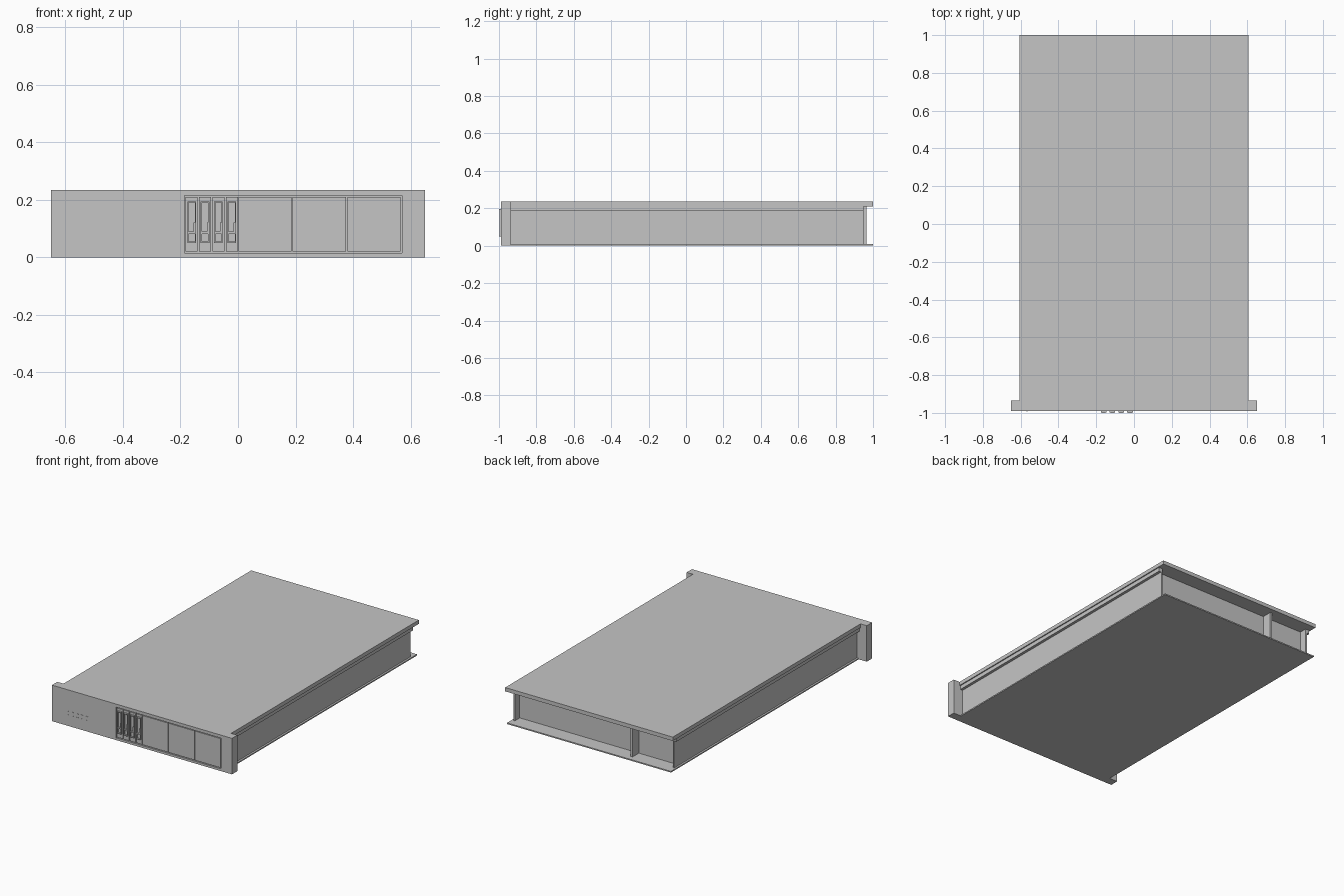
import bpy, bmesh
from mathutils import Vector

cube = bpy.data.objects.get("Cube")
if cube:
    bpy.data.objects.remove(cube, do_unlink=True)

metal = bpy.data.materials.new("grey_metal")
metal.use_nodes = True
GREY = (0.56, 0.56, 0.56, 1)
metal.diffuse_color = GREY
metal.node_tree.nodes["Principled BSDF"].inputs["Base Color"].default_value = GREY


def part(name, *boxes):
    """One object made of boxes given as x, y and z ranges."""
    bm = bmesh.new()
    for ranges in boxes:
        lo, hi = (Vector(p) for p in zip(*ranges))
        verts = bmesh.ops.create_cube(bm, size=1)["verts"]
        for v in verts:
            v.co = (lo + hi) / 2 + v.co * (hi - lo)
    mesh = bpy.data.meshes.new(name)
    bm.to_mesh(mesh)
    bm.free()
    mesh.materials.append(metal)
    obj = bpy.data.objects.new(name, mesh)
    bpy.context.collection.objects.link(obj)
    return obj


def mirrored(box):
    (a, b), y, z = box
    return box, ((-b, -a), y, z)


TOP, LIP = 0.235, 0.21
FRONT, BEZEL_BACK = -0.99, -0.935
BAY_X, BAY_Z = (-0.186, 0.57), (0.015, 0.215)

# Chassis: lid and floor overhang a recessed rear panel
part("lid", ((-0.605, 0.605), (BEZEL_BACK, 1), (LIP, TOP)))
part("floor", ((-0.592, 0.592), (BEZEL_BACK, 1), (0, 0.008)))
part("chassis_core", ((-0.57, 0.57), (BEZEL_BACK, 0.9), (0.008, LIP)))
part("side_walls", *mirrored(((0.57, 0.58), (BEZEL_BACK, 0.95), (0.008, LIP))))
part("side_rails", *mirrored(((0.58, 0.598), (BEZEL_BACK, 0.95), (0.185, LIP))))
part("rear_divider", ((-0.29, -0.275), (0.9, 0.965), (0.008, LIP)))

# Front bezel: ears and frame around the shallow bay
depth = (FRONT, BEZEL_BACK)
part("bezel",
     ((-0.65, BAY_X[0]), depth, (0, TOP)),
     ((BAY_X[1], 0.65), depth, (0, TOP)),
     (BAY_X, depth, (0, BAY_Z[0])),
     (BAY_X, depth, (BAY_Z[1], TOP)),
     (BAY_X, (-0.976, BEZEL_BACK), BAY_Z))

# Blank covers filling the bay
cover_z = (0.02, 0.21)
edges = [0.002, 0.19, 0.38, 0.568]
for i, (a, b) in enumerate(zip(edges, edges[1:])):
    part(f"blank_cover_{i + 1}", ((a, b - 0.004), (-0.988, -0.97), cover_z))

# Drive carriers with raised handle frame and latch
for i in range(4):
    x = -0.161 + i * 0.0465
    part(f"drive_carrier_{i + 1}", ((x - 0.021, x + 0.021), (-0.988, -0.97), cover_z))
    raised = (-0.997, -0.988)
    part(f"drive_handle_{i + 1}",
         ((x - 0.015, x - 0.011), raised, (0.05, 0.195)),
         ((x + 0.011, x + 0.015), raised, (0.05, 0.195)),
         ((x - 0.011, x + 0.011), (-1, -0.988), (0.19, 0.195)),
         ((x - 0.011, x + 0.011), (-1, -0.988), (0.05, 0.055)))
    part(f"drive_latch_{i + 1}",
         ((x - 0.011, x + 0.011), raised, (0.082, 0.09)),
         ((x + 0.006, x + 0.011), raised, (0.09, 0.122)))

# Power button and rows of small indicators
part("power_button", ((-0.57, -0.565), (-0.992, FRONT), (0.07, 0.095)))
part("indicators", *[((x, x + 0.018), (-0.991, FRONT), (z, z + 0.003))
                     for z in (0.07, 0.095)
                     for x in (-0.55 + 0.036 * k for k in range(5))])
